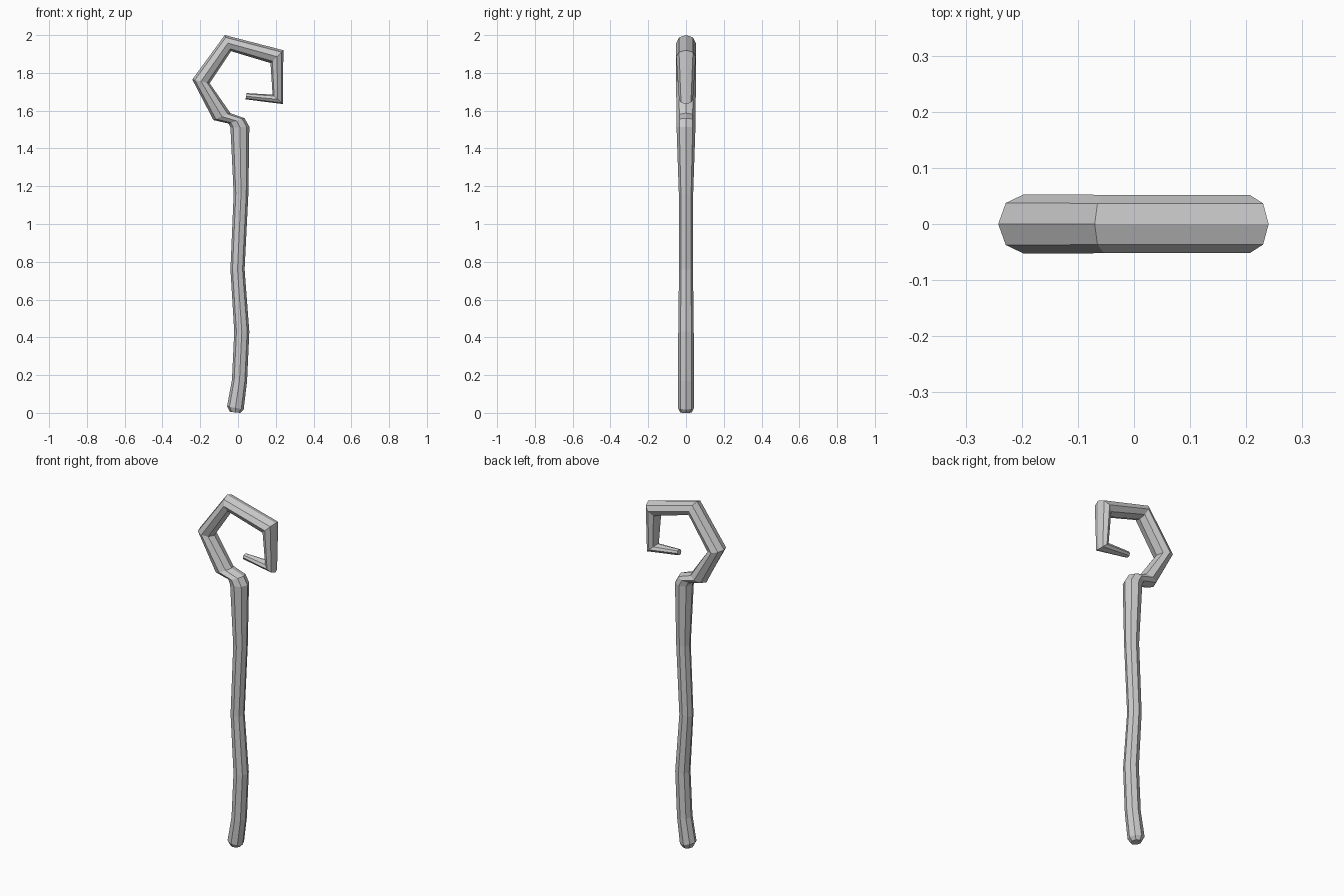
import bpy, bmesh
from math import sin, cos, pi
from mathutils import Vector

if "Cube" in bpy.data.objects:
    bpy.data.objects.remove(bpy.data.objects["Cube"])

SIDES = 8

# Sections along the staff: outer (x, z), inner (x, z), half depth in y
SECTIONS = [
    ((-0.042, 0.005), (0.013, 0.0), 0.030),     # foot bevel
    ((-0.058, 0.035), (0.030, 0.018), 0.043),
    ((-0.032, 0.175), (0.048, 0.168), 0.042),   # wavy shaft
    ((-0.020, 0.43), (0.060, 0.43), 0.041),
    ((-0.040, 0.76), (0.035, 0.76), 0.037),
    ((-0.023, 1.16), (0.055, 1.16), 0.038),
    ((-0.040, 1.51), (0.060, 1.515), 0.050),    # neck
    ((-0.050, 1.532), (0.035, 1.56), 0.050),
    ((-0.130, 1.55), (-0.040, 1.587), 0.050),
    ((-0.242, 1.765), (-0.150, 1.745), 0.053),  # crook
    ((-0.070, 2.0), (-0.037, 1.915), 0.052),
    ((0.240, 1.92), (0.172, 1.852), 0.052),
    ((0.238, 1.635), (0.183, 1.685), 0.037),
    ((0.040, 1.66), (0.045, 1.693), 0.018),     # tip
]


def ring(bm, outer, inner, depth):
    o = Vector((outer[0], 0, outer[1]))
    i = Vector((inner[0], 0, inner[1]))
    mid, half = (o + i) / 2, (o - i) / 2
    side = Vector((0, depth, 0))
    return [bm.verts.new(mid + half * cos(a) + side * sin(a))
            for a in (2 * pi * k / SIDES for k in range(SIDES))]


# Octagonal staff lofted through the sections
bm = bmesh.new()
rings = [ring(bm, *s) for s in SECTIONS]
for a, b in zip(rings, rings[1:]):
    for k in range(SIDES):
        n = (k + 1) % SIDES
        bm.faces.new((a[k], a[n], b[n], b[k]))
bm.faces.new(rings[0])
bm.faces.new(rings[-1])
bmesh.ops.recalc_face_normals(bm, faces=bm.faces)

mesh = bpy.data.meshes.new("hooked_staff")
bm.to_mesh(mesh)
bm.free()
bpy.context.collection.objects.link(bpy.data.objects.new("hooked_staff", mesh))
